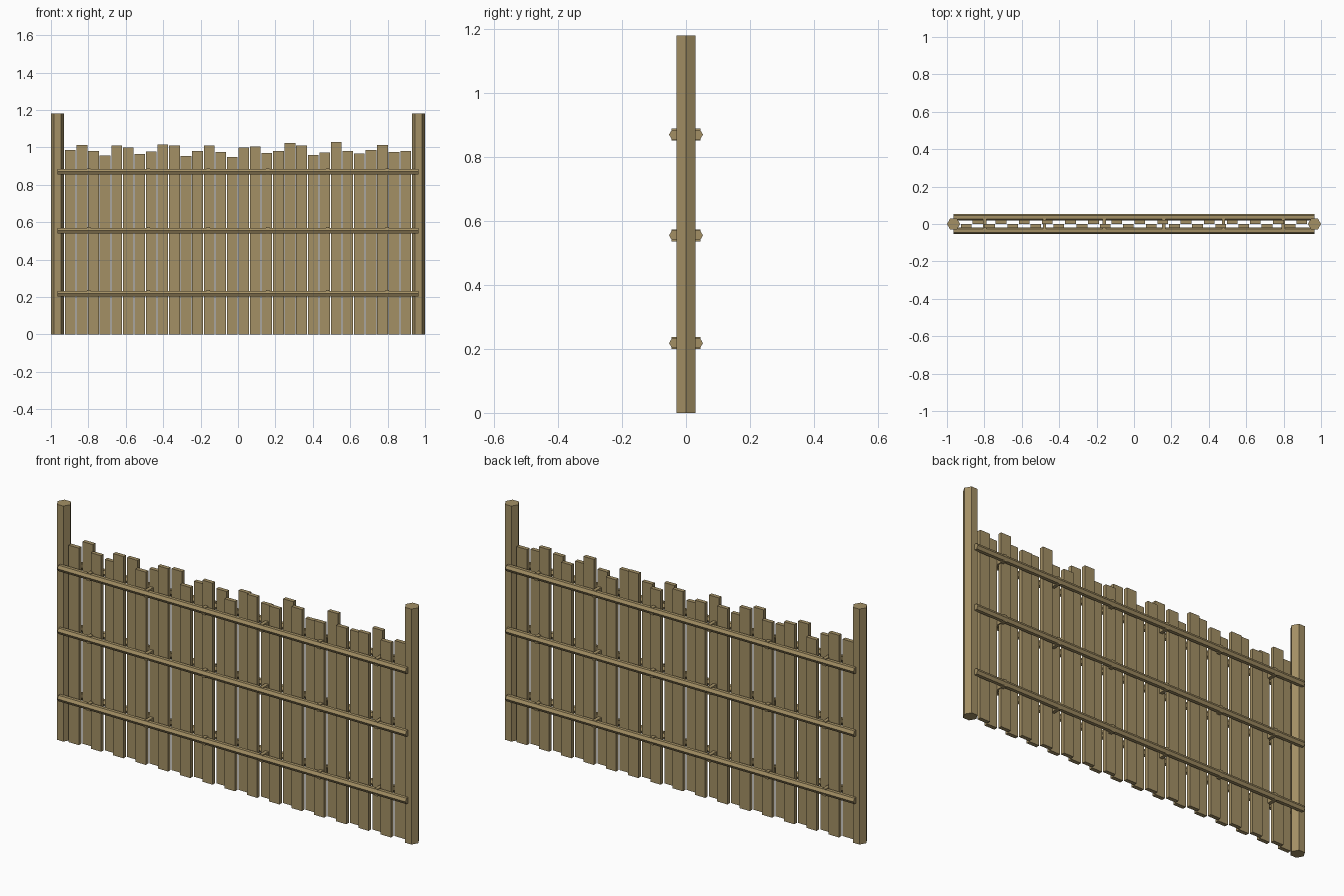
import bpy
import math

cube = bpy.data.objects.get("Cube")
if cube:
    bpy.data.objects.remove(cube, do_unlink=True)


def material(name, colour):
    mat = bpy.data.materials.new(name)
    mat.use_nodes = True
    mat.diffuse_color = (*colour, 1)
    mat.node_tree.nodes["Principled BSDF"].inputs["Base Color"].default_value = (*colour, 1)
    return mat


wood = material("weathered wood", (0.37, 0.28, 0.13))


def finish(name):
    obj = bpy.context.object
    obj.name = name
    bpy.ops.object.transform_apply(location=False, rotation=True, scale=True)
    obj.data.materials.append(wood)


def box(name, centre, size):
    bpy.ops.mesh.primitive_cube_add(size=1, location=centre)
    bpy.context.object.scale = size
    finish(name)


def hex_pole(name, centre, radius, length, rotation):
    bpy.ops.mesh.primitive_cylinder_add(vertices=6, radius=radius, depth=length,
                                        location=centre, rotation=rotation)
    finish(name)


# End posts, with a corner pointing along the fence
post_height = 1.18
for side, x in (("right", -0.965), ("left", 0.965)):
    hex_pole(f"{side}_post", (x, 0, post_height / 2), 0.035, post_height,
             (0, 0, math.radians(30)))

# Uneven planks, alternating between a front and a back layer
tops = [0.987, 1.013, 0.982, 0.957, 1.011, 1.0, 0.966, 0.977, 1.016, 1.01,
        0.955, 0.98, 1.01, 0.976, 0.95, 1.0, 1.006, 0.971, 0.98, 1.024,
        1.01, 0.96, 0.974, 1.03, 0.982, 0.968, 0.986, 1.012, 0.975, 0.98]
pitch = 0.0618
for i, top in enumerate(tops):
    x = (i - (len(tops) - 1) / 2) * pitch
    y = 0.011 if i % 2 else -0.011
    box(f"plank_{i + 1}", (x, y, top / 2), (0.057, 0.02, top))

# Three pairs of rails and the ties that join each pair through the planks
for level, z in (("lower", 0.218), ("middle", 0.555), ("upper", 0.87)):
    for side, y in (("front", -0.036), ("back", 0.036)):
        hex_pole(f"{level}_{side}_rail", (0, y, z), 0.017, 1.93,
                 (0, math.radians(90), 0))
    for i in range(6):
        x = (i - 2.5) * 0.319
        box(f"{level}_tie_{i + 1}", (x, 0, z), (0.018, 0.092, 0.037))
